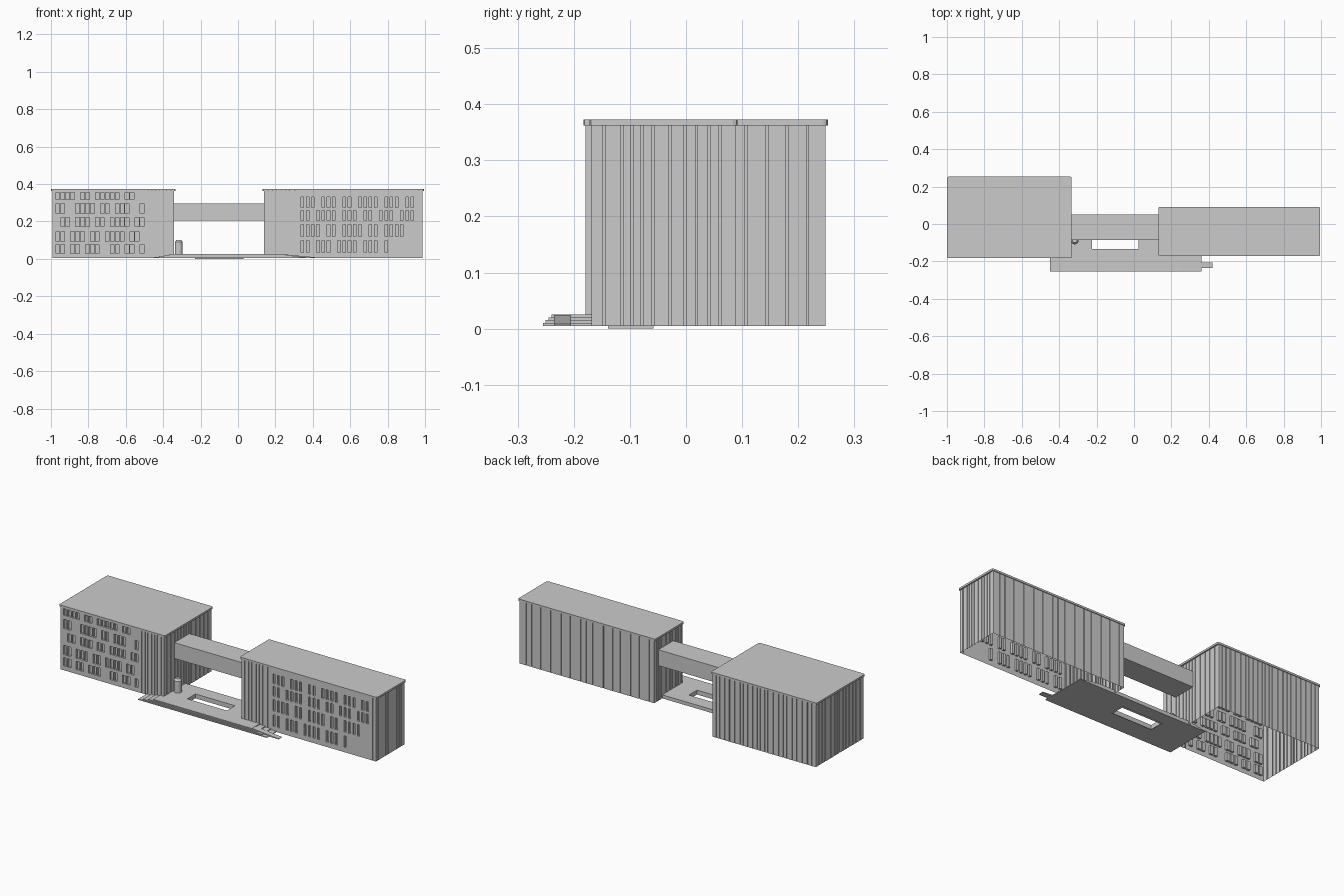
import bpy, bmesh, random
from mathutils import Vector

if "Cube" in bpy.data.objects:
    bpy.data.objects.remove(bpy.data.objects["Cube"])

random.seed(4)
BASE, TOP = 0.005, 0.363


def finish(bm, name):
    bmesh.ops.remove_doubles(bm, verts=bm.verts, dist=1e-5)
    bmesh.ops.recalc_face_normals(bm, faces=bm.faces)
    me = bpy.data.meshes.new(name)
    bm.to_mesh(me)
    bm.free()
    ob = bpy.data.objects.new(name, me)
    bpy.context.collection.objects.link(ob)
    return ob


def prism(name, pts, z0, z1):
    """Extrude a flat outline upwards."""
    bm = bmesh.new()
    f = bm.faces.new([bm.verts.new((x, y, z0)) for x, y in pts])
    ext = bmesh.ops.extrude_face_region(bm, geom=[f], use_keep_orig=True)
    for v in ext["geom"]:
        if isinstance(v, bmesh.types.BMVert):
            v.co.z = z1
    return finish(bm, name)


def box(name, x0, x1, y0, y1, z0, z1):
    return prism(name, [(x0, y0), (x1, y0), (x1, y1), (x0, y1)], z0, z1)


def wall(bm, a, b, grooves, windows=()):
    """Wall from a to b (counter-clockwise plan), grooves and windows pushed in."""
    a, b = Vector((*a, 0)), Vector((*b, 0))
    length = (b - a).length
    d = (b - a) / length
    inward = Vector((-d.y, d.x, 0))
    rects = [(g, g + 0.004, BASE, TOP, 0.005) for g in grooves]
    rects += [(*w, 0.012) for w in windows]
    us = sorted({round(v, 5) for r in rects for v in r[:2]} | {0, round(length, 5)})
    zs = sorted({round(v, 5) for r in rects for v in r[2:4]} | {BASE, TOP})

    def depth(i, j):
        u, z = (us[i] + us[i + 1]) / 2, (zs[j] + zs[j + 1]) / 2
        return max([r[4] for r in rects if r[0] < u < r[1] and r[2] < z < r[3]], default=0)

    def quad(*pts):
        bm.faces.new([bm.verts.new(a + d * u + inward * q + Vector((0, 0, z))) for u, z, q in pts])

    nu, nz = len(us) - 1, len(zs) - 1
    D = [[depth(i, j) for j in range(nz)] for i in range(nu)]
    for i in range(nu):
        for j in range(nz):
            u0, u1, z0, z1, q = us[i], us[i + 1], zs[j], zs[j + 1], D[i][j]
            quad((u0, z0, q), (u1, z0, q), (u1, z1, q), (u0, z1, q))
            if i + 1 < nu and D[i + 1][j] != q:
                p = D[i + 1][j]
                quad((u1, z0, q), (u1, z0, p), (u1, z1, p), (u1, z1, q))
            if j + 1 < nz and D[i][j + 1] != q:
                p = D[i][j + 1]
                quad((u0, z1, q), (u1, z1, q), (u1, z1, p), (u0, z1, p))


def ribs(u0, u1, step):
    """Irregular panel joints between u0 and u1."""
    out, u = [], u0 + step * 0.8
    while u < u1 - 0.012:
        out.append(u)
        u += step * random.uniform(0.65, 1.35)
    return out


def windows(start, pitch, width, rows):
    return [(start + i * pitch, start + i * pitch + width, z0, z1)
            for z0, z1, pat in rows for i, c in enumerate(pat) if c == "x"]


def building(name, x0, x1, y0, y1, front_ribs, wins, back_step, side_step):
    bm = bmesh.new()
    w, dp = x1 - x0, y1 - y0
    wall(bm, (x0, y0), (x1, y0), front_ribs, wins)
    wall(bm, (x1, y0), (x1, y1), ribs(0, dp, side_step))
    wall(bm, (x1, y1), (x0, y1), ribs(0, w, back_step))
    wall(bm, (x0, y1), (x0, y0), ribs(0, dp, side_step))
    finish(bm, name + "_walls")
    # roof slab with rounded plan corners
    m, c = 0.008, 0.008
    X0, X1, Y0, Y1 = x0 - m, x1 + m, y0 - 0.004, y1 + 0.004
    k = c * 0.3
    prism(name + "_roof",
          [(X0 + c, Y0), (X1 - c, Y0), (X1 - k, Y0 + k), (X1, Y0 + c),
           (X1, Y1 - c), (X1 - k, Y1 - k), (X1 - c, Y1), (X0 + c, Y1),
           (X0 + k, Y1 - k), (X0, Y1 - c), (X0, Y0 + c), (X0 + k, Y0 + k)],
          0.362, 0.373)


# left block, five rows of windows
left_rows = [(0.318, 0.355, "xxxx.xx.xxxxx.xx.."),
             (0.243, 0.295, "xx..xxxx.xx.xxx..x"),
             (0.174, 0.220, ".xx.xxx.xx.xxxx.xx"),
             (0.094, 0.147, "xx.xxx.xx.xxxx.xx."),
             (0.030, 0.077, "xx.xx.xxx..xx.xx.x")]
building("left_block", -0.992, -0.341, -0.179, 0.249, ribs(0.49, 0.65, 0.025),
         windows(0.018, 0.0265, 0.02, left_rows), 0.027, 0.03)

# right block, four rows of windows
right_rows = [(0.275, 0.330, "xxx.xxx.xx.xxxx.xxx.xx"),
              (0.205, 0.260, "xx.xxxx.xxx.xx.xxx.xxx"),
              (0.120, 0.185, "xxxx.xx.xxxx.xx.xxxx.."),
              (0.033, 0.098, "xx.xxx.xxxx.xxx.x.....")]
building("right_block", 0.139, 0.987, -0.168, 0.088,
         ribs(0, 0.19, 0.025) + ribs(0.81, 0.845, 0.02),
         windows(0.198, 0.028, 0.014, right_rows), 0.05, 0.025)

# enclosed bridge joining the blocks
box("bridge", -0.341, 0.139, -0.085, 0.05, 0.205, 0.295)

# stepped plaza, each tier with the court opening cut through
hx0, hx1, hy0, hy1 = -0.225, 0.025, -0.135, -0.062


def ring(name, x0, x1, y0, y1, z0, z1):
    bm = bmesh.new()
    outer = [(x0, y0), (x1, y0), (x1, y1), (x0, y1)]
    inner = [(hx0, hy0), (hx1, hy0), (hx1, hy1), (hx0, hy1)]
    V = [[bm.verts.new((x, y, z)) for x, y in loop] for z in (z0, z1) for loop in (outer, inner)]
    for p, q in ((0, 1), (2, 3), (0, 2), (1, 3)):
        for i in range(4):
            j = (i + 1) % 4
            bm.faces.new((V[p][i], V[p][j], V[q][j], V[q][i]))
    finish(bm, name)


for t in range(4):
    ring(f"plaza_step_{t + 1}", -0.45 + 0.028 * t, 0.36 - 0.035 * t,
         -0.255 + 0.005 * t, 0.015, 0.005 + 0.005 * t, 0.010 + 0.005 * t)
ring("court_rim", hx0 - 0.004, hx1 + 0.004, hy0 - 0.004, hy1 + 0.004, 0.0, 0.006)

# low ramp off the right end of the plaza
bm = bmesh.new()
prof = [(0.25, 0.005), (0.42, 0.005), (0.42, 0.008), (0.25, 0.024)]
A, B = [[bm.verts.new((x, y, z)) for x, z in prof] for y in (-0.235, -0.205)]
bm.faces.new(A)
bm.faces.new(B)
for i in range(4):
    j = (i + 1) % 4
    bm.faces.new((A[i], A[j], B[j], B[i]))
finish(bm, "ramp")

# round kiosk with a shallow cap beside the left block
for nm, r1, r2, z0, z1 in (("kiosk", 0.021, 0.021, 0.024, 0.09),
                           ("kiosk_cap", 0.021, 0.012, 0.09, 0.102)):
    bpy.ops.mesh.primitive_cone_add(vertices=16, radius1=r1, radius2=r2, depth=z1 - z0,
                                    location=(-0.317, -0.088, (z0 + z1) / 2))
    bpy.context.object.name = nm
    bpy.ops.object.shade_smooth_by_angle()
